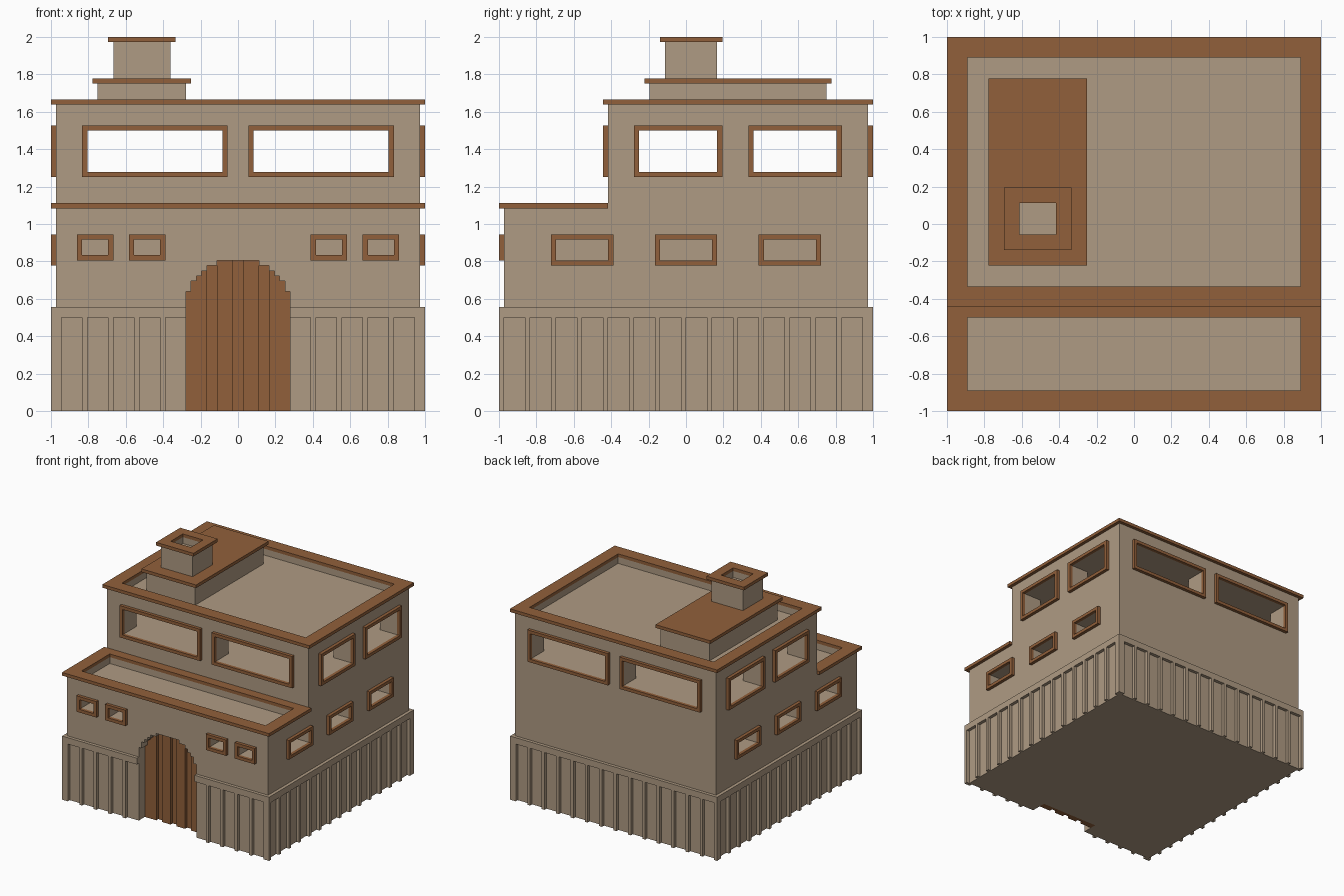
import bpy, bmesh

if "Cube" in bpy.data.objects:
    bpy.data.objects.remove(bpy.data.objects["Cube"])

U = 1 / 36  # the model sits on a grid of 72 cells per 2 units


def material(name, rgb):
    m = bpy.data.materials.new(name)
    m.diffuse_color = (*rgb, 1)
    m.use_nodes = True
    m.node_tree.nodes["Principled BSDF"].inputs["Base Color"].default_value = m.diffuse_color
    return m


TAN = material("tan_plaster", (0.43, 0.328, 0.227))
BROWN = material("brown_wood", (0.285, 0.117, 0.043))


def make(name, bm, mat):
    bmesh.ops.recalc_face_normals(bm, faces=bm.faces)
    bmesh.ops.scale(bm, vec=(U, U, U), verts=bm.verts)
    me = bpy.data.meshes.new(name)
    bm.to_mesh(me)
    bm.free()
    me.materials.append(mat)
    ob = bpy.data.objects.new(name, me)
    bpy.context.collection.objects.link(ob)
    return ob


def boxes(name, items, mat=TAN):
    """One object from boxes given as (x0, x1, y0, y1, z0, z1)."""
    bm = bmesh.new()
    for x0, x1, y0, y1, z0, z1 in items:
        vs = bmesh.ops.create_cube(bm, size=1)["verts"]
        for v in vs:
            v.co = (x1 if v.co.x > 0 else x0, y1 if v.co.y > 0 else y0, z1 if v.co.z > 0 else z0)
    return make(name, bm, mat)


def ring(name, axis, outer, inner, d0, d1, mat=BROWN):
    """Rectangular frame; outer and inner are (a0, a1, b0, b1) across the axis."""
    bm = bmesh.new()

    def loop(r, d):
        pts = [(r[0], r[2]), (r[1], r[2]), (r[1], r[3]), (r[0], r[3])]
        out = []
        for a, b in pts:
            out.append(bm.verts.new({"x": (d, a, b), "y": (a, d, b), "z": (a, b, d)}[axis]))
        return out

    loops = [loop(outer, d0), loop(outer, d1), loop(inner, d1), loop(inner, d0)]
    for k in range(4):
        p, q = loops[k], loops[(k + 1) % 4]
        for i in range(4):
            j = (i + 1) % 4
            bm.faces.new((p[i], p[j], q[j], q[i]))
    return make(name, bm, mat)


def extrude_y(name, pts, y0, y1, mat):
    bm = bmesh.new()
    f = bm.faces.new([bm.verts.new((x, y0, z)) for x, z in pts])
    r = bmesh.ops.extrude_face_region(bm, geom=[f])
    for v in r["geom"]:
        if isinstance(v, bmesh.types.BMVert):
            v.co.y = y1
    return make(name, bm, mat)


def boolean(target, tool, op="DIFFERENCE"):
    m = target.modifiers.new("cut", "BOOLEAN")
    m.operation, m.solver, m.object = op, "EXACT", tool
    bpy.context.view_layer.objects.active = target
    bpy.ops.object.modifier_apply(modifier=m.name)
    bpy.data.objects.remove(tool, do_unlink=True)


# Body: plinth, lower storey and set-back upper storey
body = boxes("building_body", [(-36, 36, -36, 36, 0, 20)])
boolean(body, boxes("lower", [(-35, 35, -35, 35, 10, 39)]), "UNION")
boolean(body, boxes("upper", [(-35, 35, -15, 35, 30, 59)]), "UNION")

# Plinth panels on all four sides
panels = []
for k in range(14):
    a = -35 + 5 * k
    panels += [(35, 37, a, a + 4, -1, 18), (-37, -35, a, a + 4, -1, 18), (a, a + 4, 35, 37, -1, 18)]
for k in range(5):
    a = 10 + 5 * k
    panels += [(a, a + 4, -37, -35, -1, 18), (-a - 4, -a, -37, -35, -1, 18)]
boolean(body, boxes("panel_cutter", panels))

# Sunken roof terraces
boolean(body, boxes("roof_cutter", [(-32, 32, -32, -18, 37, 41), (-32, 32, -12, 32, 57, 61)]))

# Upper windows run straight through the building in both directions
FRONT_UP = [(-29, -3), (3, 29)]
SIDE_UP = [(-9, 6), (13, 29)]
boolean(body, boxes("through_y", [(a, b, -40, 40, 46, 54) for a, b in FRONT_UP]))
boolean(body, boxes("through_x", [(-40, 40, a, b, 46, 54) for a, b in SIDE_UP]))

# Lower windows are blind recesses
FRONT_LOW = [(-30, -25), (-20, -15), (15, 20), (25, 30)]
SIDE_LOW = [(-25, -15), (-5, 5), (15, 25)]
low = [(a, b, -37, -30, 30, 33) for a, b in FRONT_LOW]
for a, b in SIDE_LOW:
    low += [(30, 37, a, b, 29, 33), (-37, -30, a, b, 29, 33)]
boolean(body, boxes("low_window_cutter", low))


# Stepped arch door
def arch(bottom):
    steps = [(10, 23), (9, 25), (8, 26), (7, 27), (6, 28), (4, 29)]
    right = [(10, bottom)]
    steps[4:] = [(6, 28), (4, 29)]
    for i, (x, z) in enumerate(steps):
        nxt = steps[i + 1][0] if i + 1 < len(steps) else None
        right.append((x, z))
        if nxt is not None:
            right.append((nxt, z))
    return right + [(-x, z) for x, z in reversed(right)]


boolean(body, extrude_y("door_cutter", arch(-1), -38, -30, TAN))
door = extrude_y("door", arch(0), -32, -30, BROWN)
boolean(door, boxes("plank_cutter", [(a, a + 2, -33, -31, -1, 31) for a in (-6, -1, 4)], BROWN))


# Window frames
def frame(name, axis, a, b, z0, z1, d0, d1):
    ring(name, axis, (a - 1, b + 1, z0 - 1, z1 + 1), (a, b, z0, z1), d0, d1)


for a, b in FRONT_UP:
    frame("upper_front_frame", "y", a, b, 46, 54, -16, -15)
    frame("upper_back_frame", "y", a, b, 46, 54, 35, 36)
for a, b in FRONT_LOW:
    frame("lower_front_frame", "y", a, b, 30, 33, -36, -35)
for s in (-1, 1):
    for a, b in SIDE_UP:
        frame("upper_side_frame", "x", a, b, 46, 54, 35 * s, 36 * s)
    for a, b in SIDE_LOW:
        frame("lower_side_frame", "x", a, b, 29, 33, 35 * s, 36 * s)

# Roof trims
ring("lower_roof_trim", "z", (-36, 36, -36, -15), (-32, 32, -32, -18), 39, 40)
ring("upper_roof_trim", "z", (-36, 36, -16, 36), (-32, 32, -12, 32), 59, 60)

# Roof box with slab lid, and chimney with open cap
boxes("roof_box", [(-27, -10, -7, 27, 57, 63)])
boxes("roof_box_lid", [(-28, -9, -8, 28, 63, 64)], BROWN)
chimney = boxes("chimney", [(-24, -13, -4, 6, 64, 71)])
boolean(chimney, boxes("flue_cutter", [(-22, -15, -2, 4, 69, 73)]))
ring("chimney_cap", "z", (-25, -12, -5, 7), (-22, -15, -2, 4), 71, 72)
